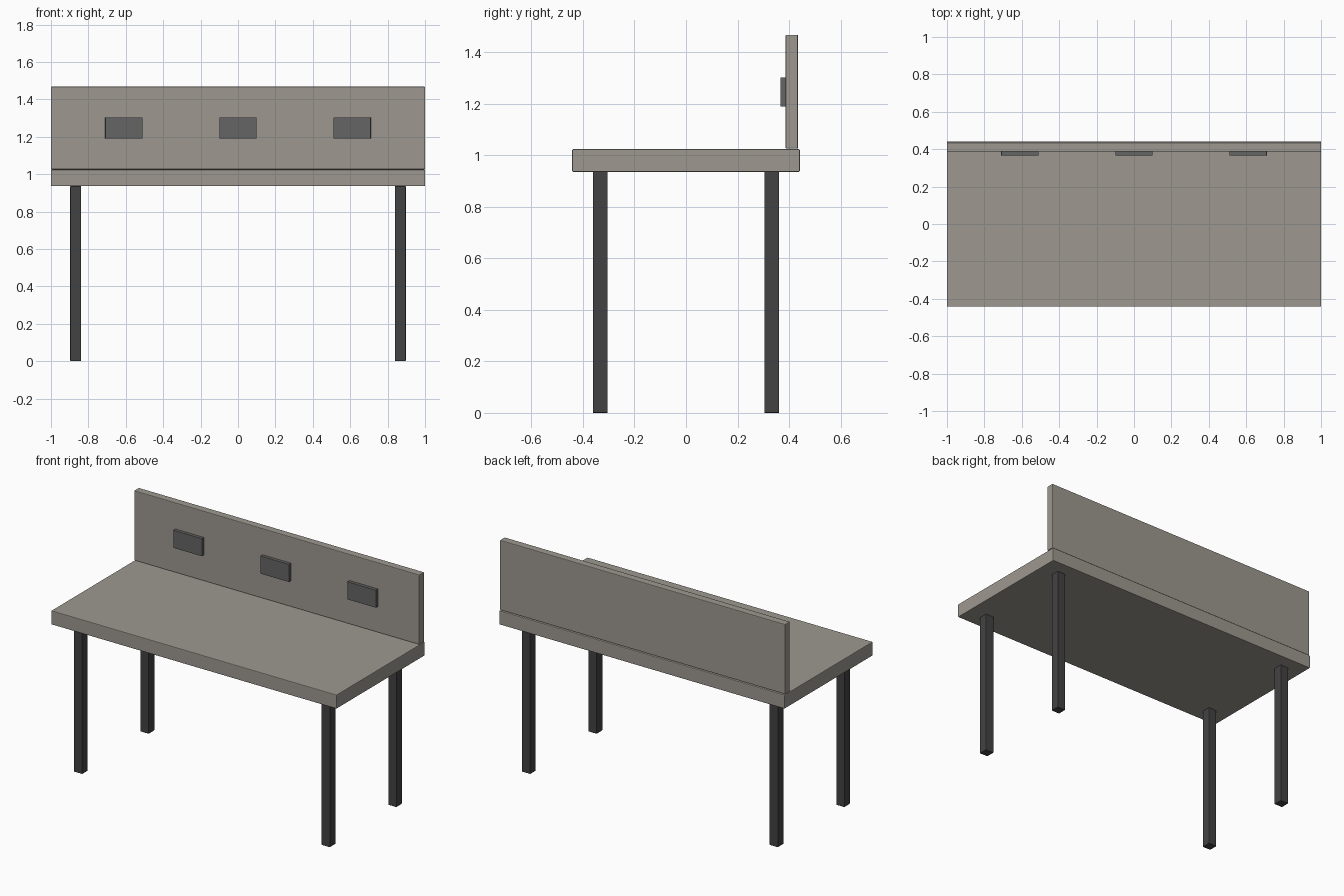
import bpy

cube = bpy.data.objects.get("Cube")
if cube:
    bpy.data.objects.remove(cube, do_unlink=True)


def material(name, color):
    mat = bpy.data.materials.new(name)
    mat.use_nodes = True
    mat.diffuse_color = (*color, 1)
    mat.node_tree.nodes["Principled BSDF"].inputs["Base Color"].default_value = (*color, 1)
    return mat


def box(name, center, size, mat, bevel=0.004):
    """Box with slightly softened edges."""
    bpy.ops.mesh.primitive_cube_add(size=1, location=center)
    obj = bpy.context.object
    obj.name = name
    obj.scale = size
    bpy.ops.object.transform_apply(location=False, rotation=False, scale=True)
    mod = obj.modifiers.new("soft_edges", "BEVEL")
    mod.width = bevel
    mod.segments = 2
    obj.data.materials.append(mat)
    return obj


board = material("warm grey board", (0.34, 0.315, 0.28))
metal = material("dark grey metal", (0.055, 0.055, 0.055))
plastic = material("mid grey plastic", (0.13, 0.13, 0.13))

# Table top and upright back panel
box("table_top", (0, 0, 0.98), (2, 0.884, 0.088), board)
box("back_panel", (0, 0.411, 1.247), (2, 0.048, 0.442), board)

# Four square legs
for side, x in (("left", 0.868), ("right", -0.868)):
    for end, y in (("front", -0.333), ("back", 0.333)):
        box(f"{end}_{side}_leg", (x, y, 0.468), (0.058, 0.058, 0.936), metal, 0.003)

# Socket plates on the panel
for label, x in (("right", -0.61), ("middle", 0), ("left", 0.61)):
    box(f"{label}_socket", (x, 0.378, 1.246), (0.2, 0.022, 0.112), plastic, 0.001)
